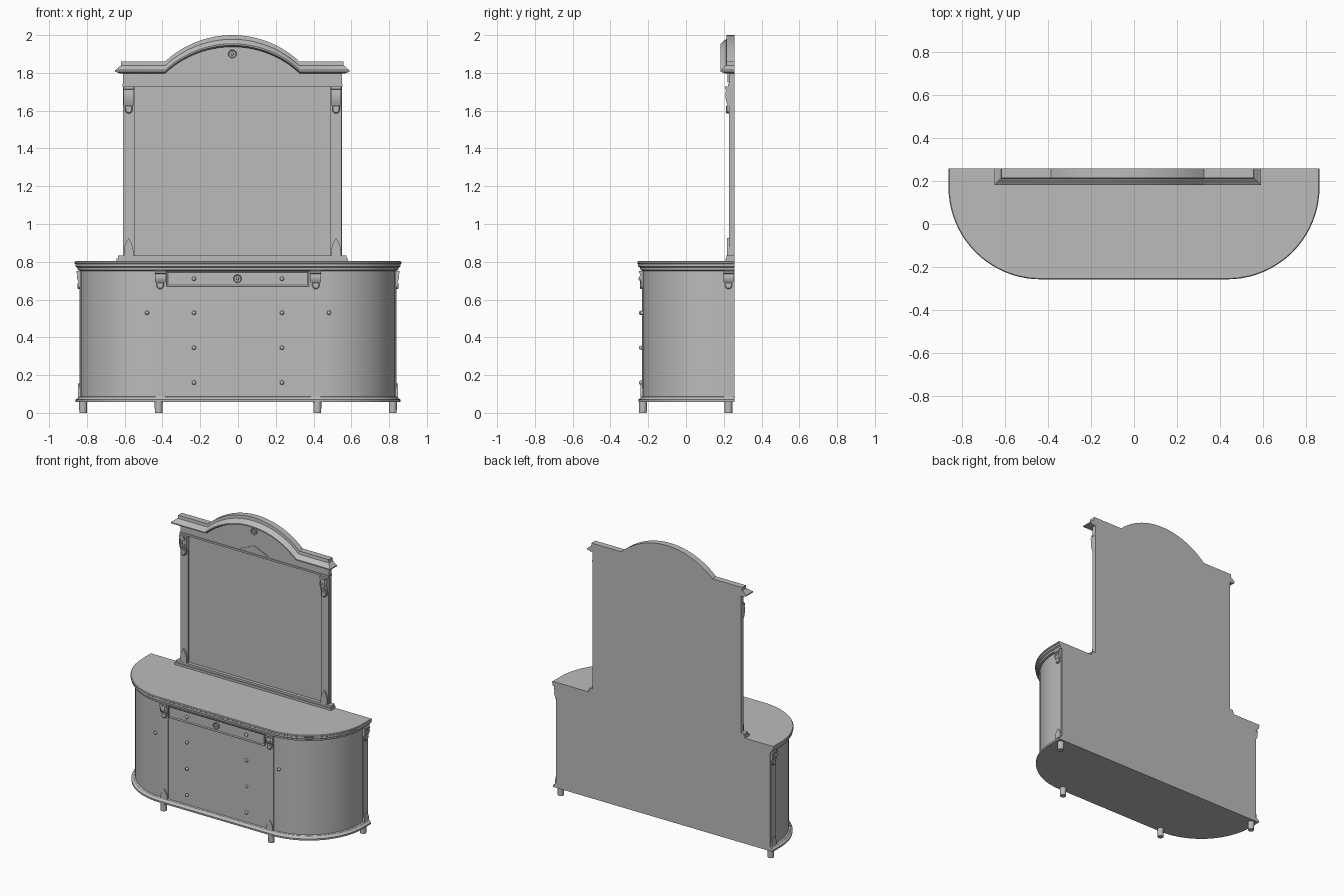
import bpy, bmesh, math
from mathutils import Matrix, Vector

if "Cube" in bpy.data.objects:
    bpy.data.objects.remove(bpy.data.objects["Cube"])

grey = bpy.data.materials.new("plain grey")
grey.use_nodes = True
COLOUR = (0.5, 0.5, 0.5, 1)
grey.diffuse_color = COLOUR
grey.node_tree.nodes["Principled BSDF"].inputs["Base Color"].default_value = COLOUR

BACK = 0.258      # common rear plane
MX = -0.03        # centre line of the mirror
parts = []


def finish(bm, name):
    bmesh.ops.recalc_face_normals(bm, faces=bm.faces[:])
    mesh = bpy.data.meshes.new(name)
    bm.to_mesh(mesh)
    bm.free()
    obj = bpy.data.objects.new(name, mesh)
    mesh.materials.append(grey)
    bpy.context.collection.objects.link(obj)
    parts.append(obj)
    return obj


def at(x, y, z=0, turn=0):
    return Matrix.Translation((x, y, z)) @ Matrix.Rotation(math.radians(turn), 4, 'Z')


def prism(name, outline, depth, place, rim=0, sink=0):
    """Outline in the xz plane, pushed forward (-y) by depth, optional sunk front."""
    bm = bmesh.new()
    face = bm.faces.new([bm.verts.new((x, 0, z)) for x, z in outline])
    new = bmesh.ops.extrude_face_region(bm, geom=[face])["geom"]
    bmesh.ops.translate(bm, vec=(0, -depth, 0),
                        verts=[v for v in new if isinstance(v, bmesh.types.BMVert)])
    front = [f for f in new if isinstance(f, bmesh.types.BMFace)]
    bmesh.ops.recalc_face_normals(bm, faces=bm.faces[:])
    if rim:
        bmesh.ops.inset_region(bm, faces=front, thickness=rim, depth=-sink)
    bm.transform(place)
    return finish(bm, name)


def rect(x0, x1, z0, z1):
    return [(x0, z0), (x1, z0), (x1, z1), (x0, z1)]


def loft(name, rings):
    """Skin equal rings; caps are strips joining mirrored ring points."""
    bm = bmesh.new()
    rows = [[bm.verts.new(p) for p in ring] for ring in rings]
    n = len(rows[0])
    for a, b in zip(rows, rows[1:]):
        for i in range(n):
            j = (i + 1) % n
            bm.faces.new((a[i], a[j], b[j], b[i]))
    for row in (rows[0], rows[-1]):
        for i in range(n // 2 - 1):
            bm.faces.new((row[i], row[i + 1], row[n - 2 - i], row[n - 1 - i]))
    return finish(bm, name)


def knob(name, x, y, z, r=0.011):
    bm = bmesh.new()
    bmesh.ops.create_uvsphere(bm, u_segments=12, v_segments=8, radius=r)
    bm.transform(at(x, y, z))
    finish(bm, name)


def rosette(name, x, y, z):
    disc = [(0.022 * math.cos(t * math.pi / 12), 0.022 * math.sin(t * math.pi / 12))
            for t in range(24)]
    prism(name, disc, 0.01, at(x, y, z), 0.005, 0.004)
    knob(name + "_boss", x, y - 0.008, z, 0.008)


# Cabinet: rounded plan with a flat back
def plan(inset, z):
    r, cx, cy = 0.43 - inset, 0.435, 0.172
    arc = [(cx + r * math.cos(a), cy - r * math.sin(a))
           for a in [math.pi / 2 * k / 20 for k in range(21)]]
    right = [(0.865 - inset, BACK)] + arc
    return [(x, y, z) for x, y in right] + [(-x, y, z) for x, y in reversed(right)]


loft("cabinet_body", [plan(0.03, 0.06), plan(0.03, 0.76)])
loft("cabinet_top", [plan(i, z) for i, z in (
    (0.03, 0.752), (0.017, 0.756), (0.015, 0.769), (0.004, 0.775),
    (0.004, 0.788), (0, 0.791), (0, 0.799), (0.004, 0.803))])
loft("cabinet_plinth", [plan(i, z) for i, z in (
    (0.006, 0.058), (0.005, 0.07), (0.015, 0.076), (0.02, 0.084), (0.03, 0.088))])


# Feet
for s, side in ((-1, "right"), (1, "left")):
    for x, y, row in ((0.42, -0.228, "front"), (0.82, 0.225, "back")):
        bm = bmesh.new()
        bmesh.ops.create_cone(bm, cap_ends=True, segments=20, radius1=0.02,
                              radius2=0.022, depth=0.065)
        bm.transform(at(s * x, y, 0.0325))
        finish(bm, f"{row}_{side}_foot")


# Ornaments shared by cabinet and mirror
def corbel(name, place, top, block, drop, w=0.055, out=0.024):
    low = top - block
    profile = [(0, low), (0, top), (out, top), (out, top - 0.012), (out * 0.75, top - 0.016)]
    for k in range(9):
        t = k / 8
        profile.append((out * (0.75 + 0.3 * math.sin(math.pi * t) - 0.4 * t),
                        top - 0.018 - (block - 0.018) * t))
    for x0, x1, depth in ((-0.5, 0.5, 0.88), (-0.5, -0.36, 1), (-0.2, -0.06, 1),
                          (0.06, 0.2, 1), (0.36, 0.5, 1)):
        prism(name + "_flutes", [(o * depth, z) for o, z in profile], (x1 - x0) * w,
              place @ at(x1 * w, 0, 0, -90))
    r = w * 0.36
    tip = [(r * math.cos(a), low - drop + r + r * math.sin(a))
           for a in [math.pi + math.pi * k / 10 for k in range(11)]]
    prism(name + "_drop", [(-r, low)] + tip + [(r, low)], out * 0.55, place, 0.005, -0.004)


def spade(name, place, low, height, w=0.05):
    side = [(w / 2 * math.cos(t * math.pi / 2) ** 0.8, low + height * (0.25 + 0.75 * t))
            for t in [k / 8 for k in range(8)]]
    outline = [(-w / 2, low), (w / 2, low)] + side + [(0, low + height)]
    outline += [(-x, z) for x, z in reversed(side)]
    prism(name, outline, 0.012, place)


# Cabinet pilasters at the front and on both sides
for name, place in (("front_right", at(-0.412, -0.228)), ("front_left", at(0.412, -0.228)),
                    ("side_right", at(-0.835, 0.225, 0, -90)),
                    ("side_left", at(0.835, 0.225, 0, 90))):
    prism(name + "_pilaster", rect(-0.027, 0.027, 0.085, 0.755), 0.005, place)
    corbel(name + "_corbel", place, 0.752, 0.062, 0.035, out=0.02)
    spade(name + "_spade", place, 0.085, 0.07)

# Drawer, knobs and keyhole rosette
prism("drawer", rect(-0.378, 0.375, 0.67, 0.75), 0.01, at(0, -0.228), 0.01, 0.005)
for s in (-1, 1):
    knob("drawer_knob", s * 0.233, -0.24, 0.71)
    knob("door_knob", s * 0.482, -0.233, 0.53)
    for z in (0.53, 0.345, 0.16):
        knob("centre_knob", s * 0.233, -0.238, z)
rosette("drawer_rosette", -0.003, -0.233, 0.71)


# Mirror: cornice line with a central arch
def crest(half, dz):
    hw, rise, n = 0.356, 0.14, 28
    radius = (hw * hw + rise * rise) / (2 * rise)
    pts = [(-half, 1.86 + dz)]
    for k in range(n + 1):
        x = hw * (2 * k / n - 1)
        pts.append((x, 2.0 - radius + math.sqrt(radius ** 2 - x * x) + dz))
    return pts + [(half, 1.86 + dz)]


def cornice_ring(drop, y):
    line = crest(0.588 + 0.215 - y, -drop)
    return [(MX + x, y, z) for x, z in line] + [(MX + x, BACK, z) for x, z in reversed(line)]


loft("cornice", [cornice_ring(d, y) for d, y in (
    (0, 0.215), (0.022, 0.213), (0.028, 0.203), (0.036, 0.196), (0.043, 0.187),
    (0.046, 0.182), (0.054, 0.182), (0.056, 0.19), (0.062, 0.205), (0.062, 0.225))])

mirror = at(MX, BACK)
crown = list(reversed(crest(0.58, -0.05)))
prism("mirror_panel", [(-0.58, 0.79), (0.58, 0.79)] + crown, 0.02, mirror)
prism("mirror_frieze", [(-0.58, 1.735), (0.58, 1.735)] + crown, 0.031, mirror)
prism("frieze_moulding", rect(-0.582, 0.582, 1.727, 1.74), 0.036, mirror)
prism("frieze_triangle", [(-0.11, 1.75), (0.11, 1.75), (0, 1.798)], 0.006, at(MX, 0.227))
rosette("crest_rosette", MX, 0.227, 1.9)
prism("mirror_base", rect(-0.605, 0.605, 0.8, 0.832), 0.043, mirror)
prism("mirror_base_step", rect(-0.612, 0.612, 0.8, 0.818), 0.05, mirror)

# Mirror side pilasters with corbels and spades
for s, side in ((-1, "right"), (1, "left")):
    place = at(MX + s * 0.549, 0.228)
    prism(side + "_mirror_pilaster", rect(-0.03, 0.03, 0.82, 1.735), 0.03, at(MX + s * 0.549, BACK))
    corbel(side + "_mirror_corbel", place, 1.727, 0.1, 0.042, out=0.022)
    spade(side + "_mirror_spade", place, 0.83, 0.095)

bpy.ops.object.select_all(action='DESELECT')
for obj in parts:
    obj.select_set(True)
bpy.context.view_layer.objects.active = parts[0]
bpy.ops.object.shade_smooth_by_angle(angle=math.radians(30))
